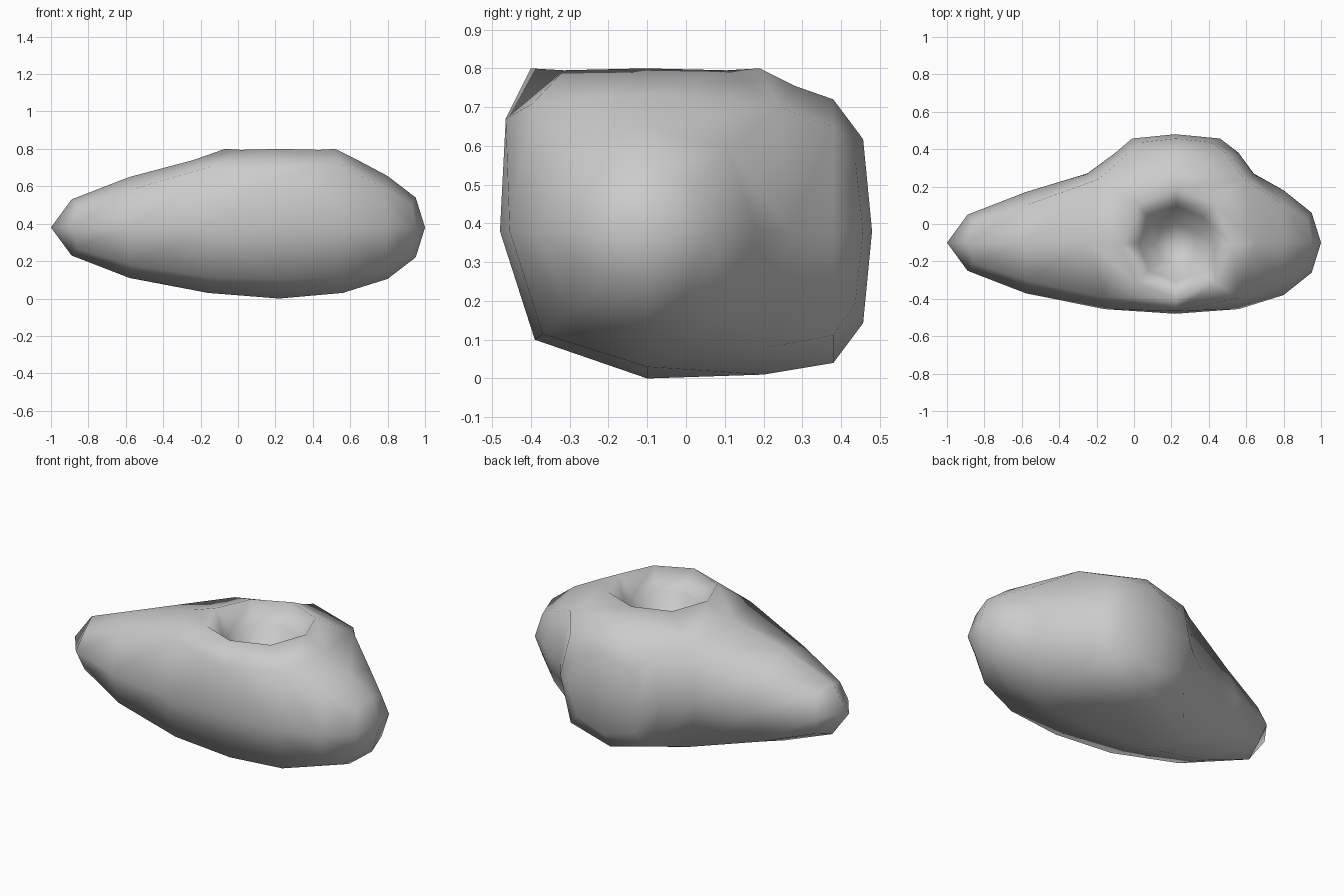
import bpy, bmesh

if "Cube" in bpy.data.objects:
    bpy.data.objects.remove(bpy.data.objects["Cube"])

# Core block: 3 x 3 x 3 lattice; each row is (j, k): (left, middle, right) points
CORE = {
    (-1, -1): ((-.15, -.37, .115), (.22, -.39, .10), (.55, -.37, .115)),
    (-1, 0): ((-.16, -.455, .38), None, (.56, -.455, .38)),
    (-1, 1): ((-.15, -.395, .705), (.22, -.465, .67), (.56, -.395, .71)),
    (0, -1): ((-.16, -.10, .03), None, (.56, -.10, .03)),
    (0, 1): ((-.24, -.10, .74), None, (.65, -.10, .735)),
    (1, -1): ((-.17, .21, .08), (.22, .20, .01), (.56, .21, .08)),
    (1, 0): ((-.25, .27, .38), None, (.64, .27, .38)),
    (1, 1): ((-.19, .24, .70), (.22, .28, .755), (.59, .24, .70)),
}
ORDER = [(-1, -1), (0, -1), (1, -1), (1, 0), (1, 1), (0, 1), (-1, 1), (-1, 0)]

bm = bmesh.new()
lattice = {}
for (j, k), row in CORE.items():
    for i, co in zip((-1, 0, 1), row):
        if co:
            lattice[i, j, k] = bm.verts.new(co)


def place(axis, a, b, d):
    """Put (a, b) on the two cross axes and d on the main axis."""
    co = [a, b]
    co.insert(axis, d)
    return tuple(co)


def arm(axis, side, rings, tip):
    """Grow square-ish rings of 8 points out of one core face, closed by a tip.
    Ring: depth, corner depth, centre a, centre b, radius a, radius b, corner factor."""
    loop = [lattice[place(axis, a, b, side)] for a, b in ORDER]
    for depth, cdepth, ca, cb, ra, rb, f in rings:
        new = []
        for a, b in ORDER:
            corner = a != 0 and b != 0
            s = f if corner else 1
            new.append(bm.verts.new(place(axis, ca + a * ra * s, cb + b * rb * s,
                                          cdepth if corner else depth)))
        for n in range(8):
            m = (n + 1) % 8
            bm.faces.new((loop[n], loop[m], new[m], new[n]))
        loop = new
    t = bm.verts.new(tip)
    for n in range(1, 8, 2):
        bm.faces.new((loop[n], loop[(n + 1) % 8], loop[(n + 2) % 8], t))


# Long tapering left end
arm(0, -1, [(-.58, -.57, -.10, .38, .27, .27, .75),
            (-.89, -.86, -.10, .38, .15, .15, .75)], (-1, -.10, .38))
# Blunt right end
arm(0, 1, [(.80, .79, -.10, .38, .28, .275, .75),
           (.95, .93, -.10, .38, .16, .16, .75)], (1, -.10, .38))
# Bulge at the back
arm(1, 1, [(.38, .38, .23, .38, .33, .34, .79),
           (.457, .437, .225, .38, .235, .237, .78)], (.22, .48, .38))
# Raised rim and hollow on top
arm(2, 1, [(.80, .795, .225, -.105, .295, .295, .71),
           (.69, .69, .225, -.105, .20, .20, .72),
           (.55, .55, .225, -.11, .11, .11, .73)], (.225, -.11, .50))
# Plain front and underside
arm(1, -1, [], (.22, -.48, .38))
arm(2, -1, [], (.22, -.10, 0))

bmesh.ops.recalc_face_normals(bm, faces=bm.faces)
for f in bm.faces:
    f.smooth = True
mesh = bpy.data.meshes.new("hollow_stone")
bm.to_mesh(mesh)
bm.free()
bpy.context.collection.objects.link(bpy.data.objects.new("hollow_stone", mesh))
